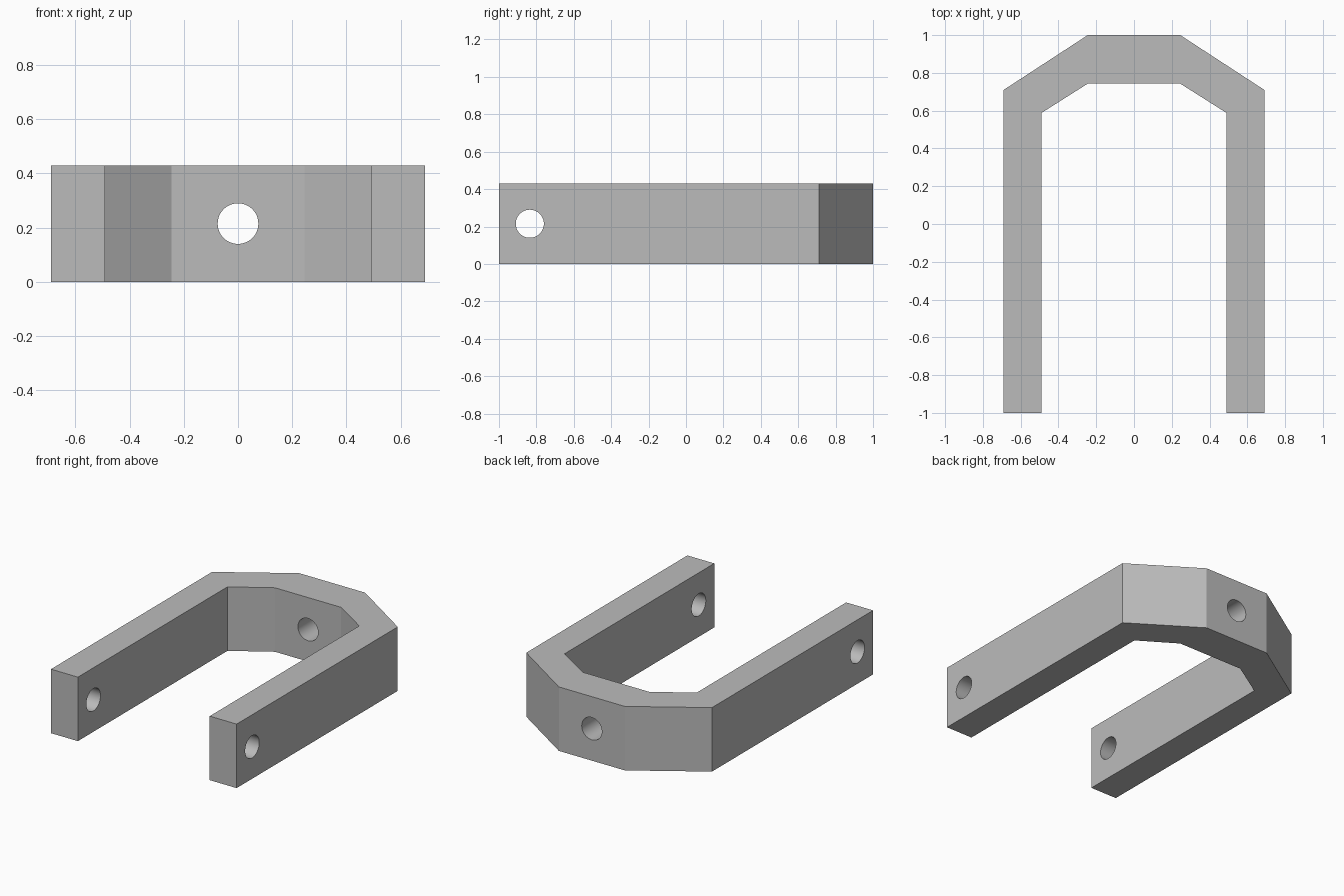
import bpy, bmesh, math

if "Cube" in bpy.data.objects:
    bpy.data.objects.remove(bpy.data.objects["Cube"])

HEIGHT = 0.43
HOLE_Z = HEIGHT / 2
HOLE_R = 0.075

grey = bpy.data.materials.new("plain_grey")
grey.diffuse_color = (0.5, 0.5, 0.5, 1)
grey.use_nodes = True
grey.node_tree.nodes["Principled BSDF"].inputs["Base Color"].default_value = grey.diffuse_color

# Right half of the clevis outline, outer edge then inner edge; mirrored for the left
outer = [(0.69, -1.0), (0.69, 0.71), (0.245, 1.0)]
inner = [(0.49, -1.0), (0.49, 0.588), (0.245, 0.743)]


def across(points):
    return points + [(-x, y) for x, y in reversed(points)]


outline = across(outer) + across(inner)[::-1]

# Clevis body: extruded outline
bm = bmesh.new()
base = bm.faces.new([bm.verts.new((x, y, 0)) for x, y in outline])
top = bmesh.ops.extrude_face_region(bm, geom=[base])["geom"]
bmesh.ops.translate(bm, vec=(0, 0, HEIGHT),
                    verts=[v for v in top if isinstance(v, bmesh.types.BMVert)])
bmesh.ops.recalc_face_normals(bm, faces=bm.faces)
mesh = bpy.data.meshes.new("clevis_bracket")
bm.to_mesh(mesh)
bm.free()
mesh.materials.append(grey)
bracket = bpy.data.objects.new("clevis_bracket", mesh)
bpy.context.collection.objects.link(bracket)


def drill(name, location, rotation, depth):
    """Cut a round hole through the bracket."""
    bpy.ops.mesh.primitive_cylinder_add(vertices=48, radius=HOLE_R, depth=depth,
                                        location=location, rotation=rotation)
    cutter = bpy.context.object
    cutter.name = name
    cutter.hide_render = True
    cutter.data.materials.append(grey)
    mod = bracket.modifiers.new(name, 'BOOLEAN')
    mod.operation = 'DIFFERENCE'
    mod.solver = 'EXACT'
    mod.object = cutter
    bpy.ops.object.select_all(action='DESELECT')
    bracket.select_set(True)
    bpy.context.view_layer.objects.active = bracket
    bpy.ops.object.modifier_apply(modifier=mod.name)
    bpy.data.objects.remove(cutter)


# Pin hole through both arms, and bolt hole through the back wall
drill("pin_hole", (0, -0.835, HOLE_Z), (0, math.pi / 2, 0), 2.0)
drill("bolt_hole", (0, 0.87, HOLE_Z), (math.pi / 2, 0, 0), 0.6)

# Round hole walls smooth, bends crisp
bpy.ops.object.shade_smooth_by_angle(angle=math.radians(25))
